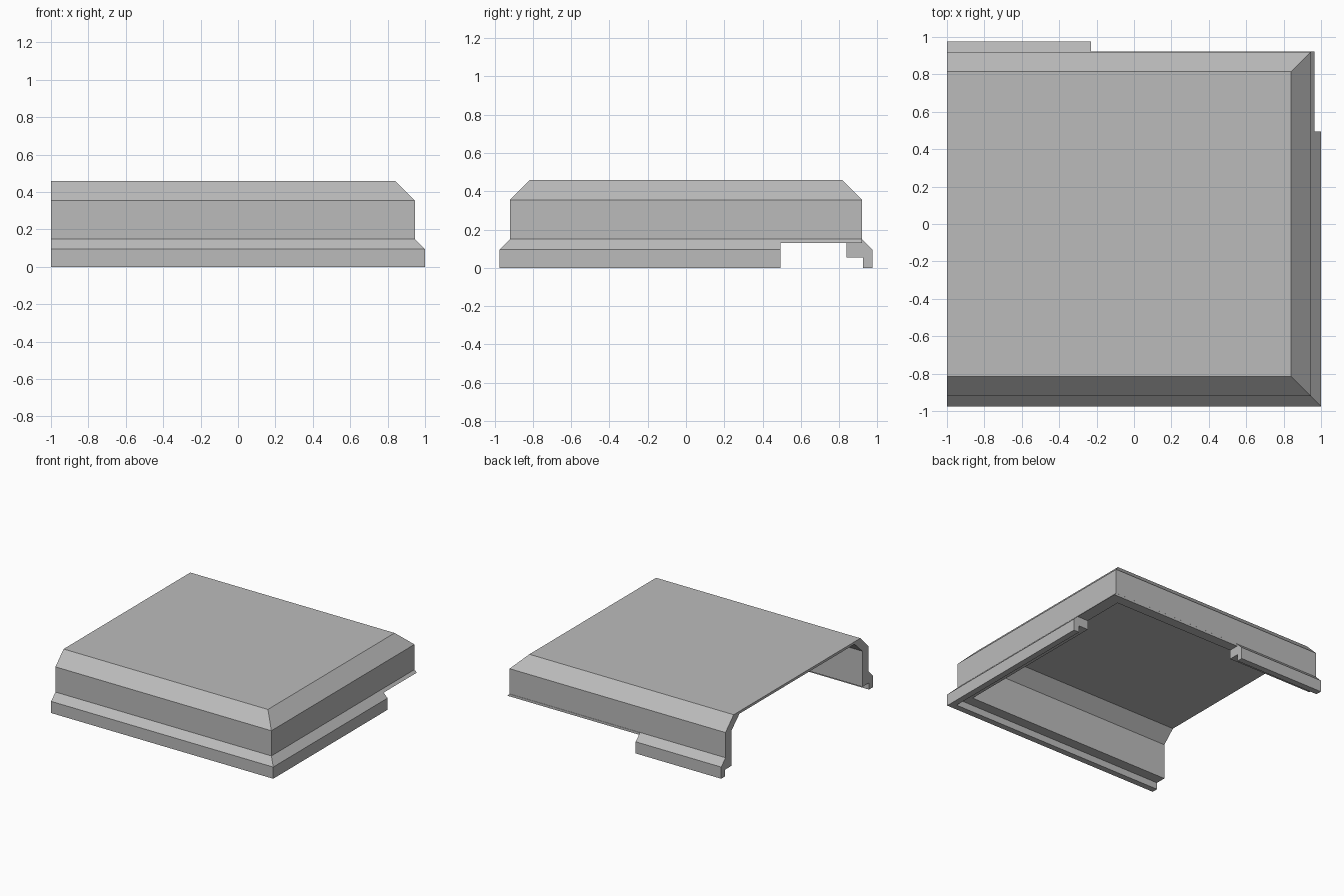
import bpy
import bmesh

if "Cube" in bpy.data.objects:
    bpy.data.objects.remove(bpy.data.objects["Cube"], do_unlink=True)

grey = bpy.data.materials.new("plain grey")
grey.use_nodes = True
grey.diffuse_color = (0.5, 0.5, 0.5, 1)
grey.node_tree.nodes["Principled BSDF"].inputs["Base Color"].default_value = (0.5, 0.5, 0.5, 1)

HALF_X, HALF_Y = 1.0, 0.975

# Wall section as (inset, height): up the outside, then down the inside
PROFILE = [(0.05, 0), (0, 0), (0, 0.095), (0.055, 0.15), (0.055, 0.355), (0.16, 0.46),
           (0.235, 0.44), (0.135, 0.345), (0.135, 0.055), (0.05, 0.055)]
ROOF = 5  # the section is split between roof top and ceiling after this point


def build_shell():
    """Three-sided shell with a roof, open at the -x end."""
    bm = bmesh.new()
    rings = []
    for inset, z in PROFILE:
        x, y = HALF_X - inset, HALF_Y - inset
        corners = [(-HALF_X, -y), (x, -y), (x, y), (-HALF_X, y)]
        rings.append([bm.verts.new((cx, cy, z)) for cx, cy in corners])
    for i, ring in enumerate(rings):
        if i == ROOF:
            continue
        following = rings[(i + 1) % len(rings)]
        for k in range(3):
            bm.faces.new((ring[k], ring[k + 1], following[k + 1], following[k]))
    # Roof, ceiling and the cut end
    bm.faces.new(rings[ROOF])
    bm.faces.new(rings[ROOF + 1][::-1])
    order = rings[ROOF + 1:] + rings[:ROOF + 1]
    bm.faces.new([r[0] for r in order] + [r[3] for r in reversed(order)])
    bmesh.ops.recalc_face_normals(bm, faces=bm.faces)
    mesh = bpy.data.meshes.new("roof_shell")
    bm.to_mesh(mesh)
    bm.free()
    mesh.materials.append(grey)
    obj = bpy.data.objects.new("roof_shell", mesh)
    bpy.context.collection.objects.link(obj)
    return obj


def cut_box(target, low, high):
    """Remove a box from the target."""
    centre = [(a + b) / 2 for a, b in zip(low, high)]
    bpy.ops.mesh.primitive_cube_add(size=1, location=centre)
    cutter = bpy.context.object
    cutter.name = "notch_cutter"
    cutter.hide_render = True
    cutter.scale = [b - a for a, b in zip(low, high)]
    cutter.data.materials.append(grey)
    mod = target.modifiers.new("notch", 'BOOLEAN')
    mod.operation = 'DIFFERENCE'
    mod.solver = 'EXACT'
    mod.object = cutter
    bpy.context.view_layer.update()
    bpy.ops.object.select_all(action='DESELECT')
    bpy.context.view_layer.objects.active = target
    target.select_set(True)
    bpy.ops.object.modifier_apply(modifier=mod.name)
    bpy.data.objects.remove(cutter, do_unlink=True)


shell = build_shell()
# Notch in the base flange around the back right corner
cut_box(shell, (0.7, 0.495, -0.1), (1.2, 1.2, 0.13))
cut_box(shell, (-0.23, 0.7, -0.1), (1.3, 1.3, 0.13))
# Sloped shoulder removed along the back
cut_box(shell, (-0.23, 0.921, -0.2), (1.4, 1.4, 0.2))
